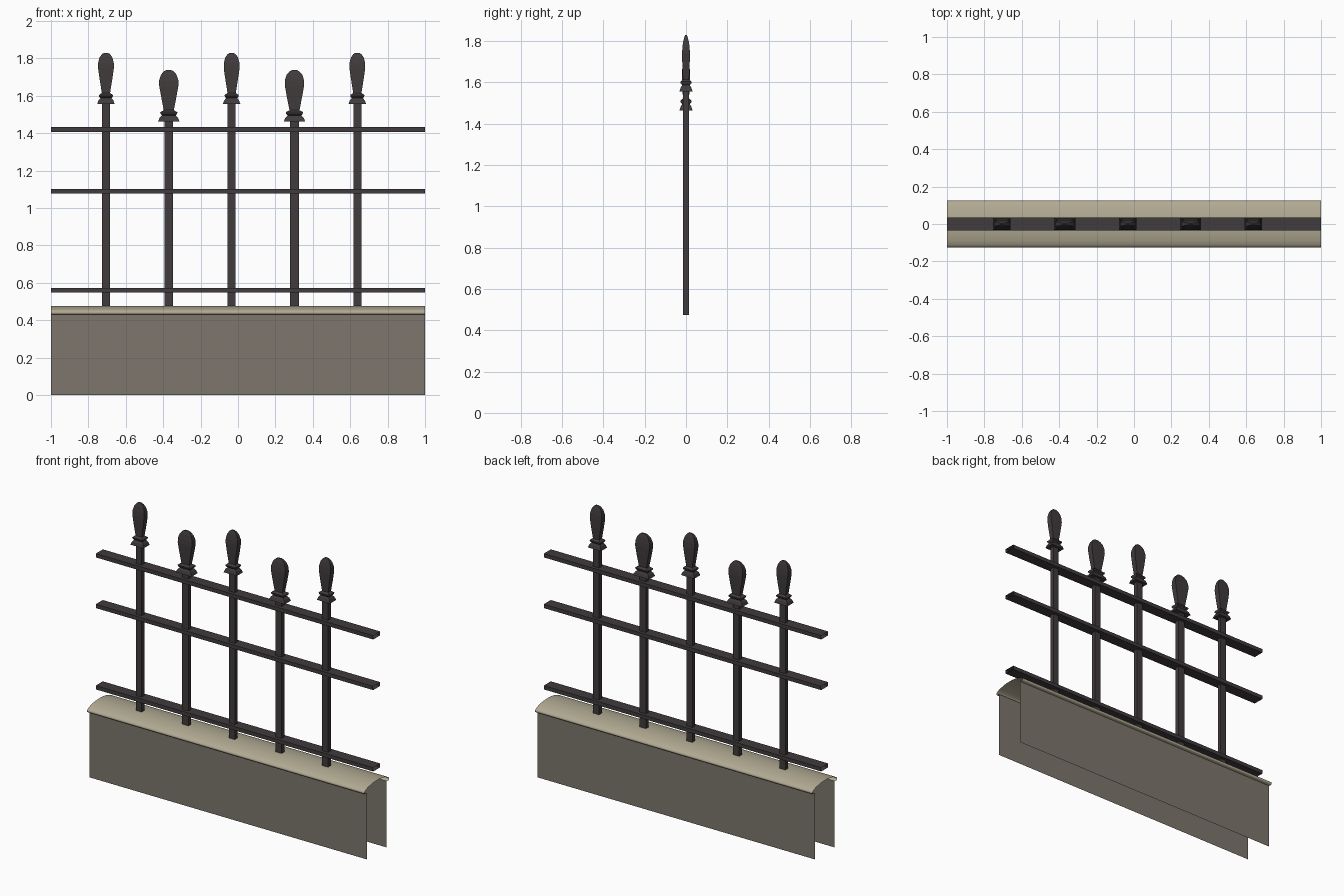
import bpy, bmesh

if "Cube" in bpy.data.objects:
    bpy.data.objects.remove(bpy.data.objects["Cube"])


def material(name, rgb):
    m = bpy.data.materials.new(name)
    m.diffuse_color = (*rgb, 1)
    m.use_nodes = True
    m.node_tree.nodes["Principled BSDF"].inputs["Base Color"].default_value = m.diffuse_color
    return m


IRON = material("dark iron", (0.052, 0.044, 0.045))
STONE = material("grey stone", (0.205, 0.18, 0.15))
COPING = material("pale coping stone", (0.44, 0.40, 0.29))


def make(name, rings, mat, closed=True, cap_top=False, smooth=False):
    """Skin a list of matching point rings into one object."""
    bm = bmesh.new()
    rows = [[bm.verts.new(p) for p in ring] for ring in rings]
    n = len(rows[0])
    for a, b in zip(rows, rows[1:]):
        for i in range(n if closed else n - 1):
            j = (i + 1) % n
            bm.faces.new((a[i], a[j], b[j], b[i]))
    if cap_top:
        bm.faces.new(rows[-1])
    me = bpy.data.meshes.new(name)
    bm.to_mesh(me)
    bm.free()
    me.materials.append(mat)
    ob = bpy.data.objects.new(name, me)
    bpy.context.collection.objects.link(ob)
    if smooth:
        for p in me.polygons:
            p.use_smooth = True
    return ob


def rect(x, z, hx, hy):
    return [(x - hx, -hy, z), (x + hx, -hy, z), (x + hx, hy, z), (x - hx, hy, z)]


def sweep_x(profile):
    return [[(x, y, z) for y, z in profile] for x in (-1, 1)]


# Wall: two thin open sheets
for name, s in (("wall_front", -1), ("wall_back", 1)):
    prof = [(s * 0.102, 0), (s * 0.102, 0.432)]
    make(name, sweep_x(prof if s > 0 else prof[::-1]), STONE, closed=False)

# Coping: arched open sheet with a lip under each edge
half = [(0.102, 0.431), (0.12, 0.431), (0.126, 0.437), (0.124, 0.447),
        (0.112, 0.456), (0.09, 0.464), (0.06, 0.471), (0.03, 0.475)]
prof = half + [(0, 0.476)] + [(-y, z) for y, z in reversed(half)]
make("coping", sweep_x(prof[::-1]), COPING, closed=False, smooth=True)

# Rails: open-ended flat bars
for name, z in (("lower_rail", 0.56), ("middle_rail", 1.09), ("upper_rail", 1.42)):
    h, w = 0.0125, 0.036
    prof = [(-w, z - h), (-w, z + h), (w, z + h), (w, z - h)]
    make(name, sweep_x(prof), IRON)

# Finial profile: height below tip, half width in x, half depth in y
FINIAL = [(0.275, 0.047, 0.032), (0.255, 0.040, 0.026), (0.243, 0.030, 0.018),
          (0.235, 0.036, 0.026), (0.226, 0.038, 0.027), (0.215, 0.022, 0.015),
          (0.14, 0.034, 0.018), (0.085, 0.042, 0.019), (0.055, 0.042, 0.017),
          (0.025, 0.034, 0.012), (0.008, 0.022, 0.007), (0.0, 0.010, 0.004)]

# Posts, alternately tall and short, each with a flattened finial
for i in range(5):
    x = -0.706 + i * 0.336
    tall = i % 2 == 0
    tip, k = (1.83, 1.0) if tall else (1.738, 1.22)
    hw = 0.021 if tall else 0.023
    base = tip - 0.275
    make(f"post_{i + 1}", [rect(x, 0.474, hw, 0.014), rect(x, base, hw, 0.014)], IRON)
    rings = [rect(x, base, hw, 0.014)]
    rings += [rect(x, tip - d, hx * k, hy) for d, hx, hy in FINIAL]
    make(f"finial_{i + 1}", rings, IRON, cap_top=True)
